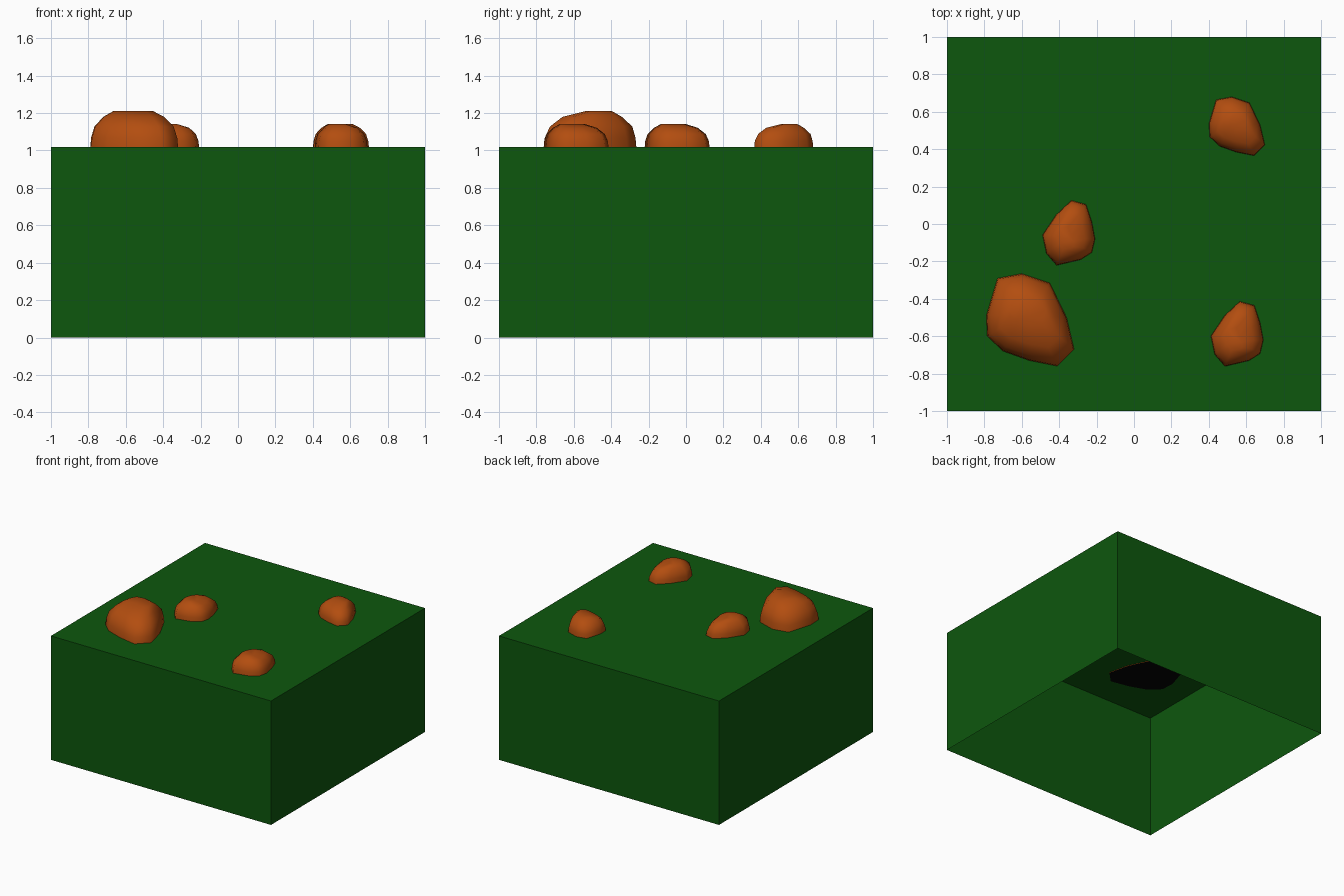
import bpy, bmesh, math
from mathutils import Matrix, Vector

if "Cube" in bpy.data.objects:
    bpy.data.objects.remove(bpy.data.objects["Cube"])


def material(name, rgb):
    m = bpy.data.materials.new(name)
    m.diffuse_color = (*rgb, 1.0)
    m.use_nodes = True
    m.node_tree.nodes["Principled BSDF"].inputs["Base Color"].default_value = m.diffuse_color
    return m


GREEN = material("grass green", (0.004, 0.095, 0.004))
ORANGE = material("rock orange", (0.45, 0.075, 0.005))
BLACK = material("underside black", (0.001, 0.001, 0.001))
TOP = 1.018


def add_object(name, bm, mats):
    bmesh.ops.recalc_face_normals(bm, faces=bm.faces)
    mesh = bpy.data.meshes.new(name)
    bm.to_mesh(mesh)
    bm.free()
    for m in mats:
        mesh.materials.append(m)
    ob = bpy.data.objects.new(name, mesh)
    bpy.context.collection.objects.link(ob)
    return ob


# Ground block: a hollow shell, open underneath
bm = bmesh.new()
bmesh.ops.create_cube(bm, size=2, matrix=Matrix.Translation((0, 0, TOP / 2)) @ Matrix.Diagonal((1, 1, TOP / 2, 1)))
block = add_object("ground_block", bm, [GREEN])
bm = bmesh.new()
bm.from_mesh(block.data)
bottom = [f for f in bm.faces if f.normal.z < -0.5]
bmesh.ops.delete(bm, geom=bottom, context='FACES_ONLY')
bm.to_mesh(block.data)
bm.free()

# Rock footprint, and rings as (height, x scale, y scale, y shift)
OUTLINE = [(-.165, .22), (-.035, .245), (.115, .195), (.205, .01), (.245, -.16),
           (.155, -.25), (.005, -.22), (-.135, -.17), (-.22, -.09), (-.225, .02)]
RINGS = [(-.004, 1, 1, 0), (.05, .98, .98, 0), (.11, .90, .89, .005),
         (.162, .69, .64, .01), (.193, .45, .28, .045)]


def rock(name, x, y, scale, turn):
    bm = bmesh.new()
    rings = [[bm.verts.new((px * sx, py * sy + dy, z)) for px, py in OUTLINE]
             for z, sx, sy, dy in RINGS]
    n = len(OUTLINE)
    for a, b in zip(rings, rings[1:]):
        for i in range(n):
            j = (i + 1) % n
            bm.faces.new((a[i], a[j], b[j], b[i]))
    bm.faces.new(rings[-1])
    base = bm.faces.new(rings[0])
    base.material_index = 1
    for f in bm.faces:
        f.smooth = f is not base
    for e in base.edges:
        e.smooth = False
    bm.transform(Matrix.Translation((x, y, TOP)) @ Matrix.Rotation(math.radians(turn), 4, 'Z')
                 @ Matrix.Scale(scale, 4))
    return add_object(name, bm, [ORANGE, BLACK])


rock("large_rock", -.565, -.51, 1, 0)
rock("back_rock", .544, .524, .637, 0)
rock("middle_rock", -.345, -.06, .637, 120)
rock("front_rock", .555, -.6, .637, 120)
